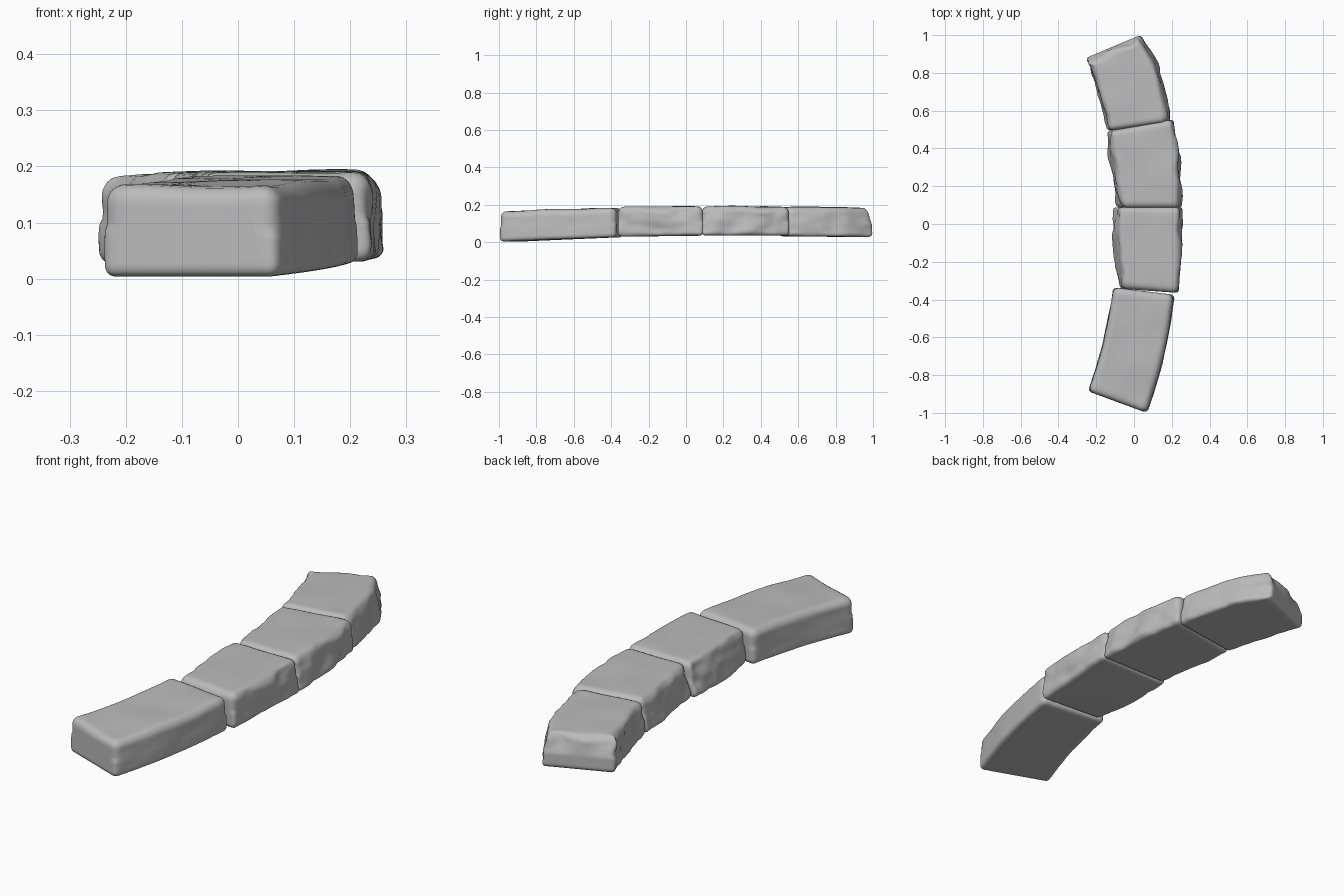
import bpy, bmesh, math
from mathutils import Vector, noise

cube = bpy.data.objects.get("Cube")
if cube:
    bpy.data.objects.remove(cube, do_unlink=True)

stone_grey = bpy.data.materials.new("stone_grey")
stone_grey.use_nodes = True
colour = (0.5, 0.5, 0.5, 1)
stone_grey.diffuse_color = colour
stone_grey.node_tree.nodes["Principled BSDF"].inputs["Base Color"].default_value = colour


def along(points, t):
    """Curve through three points, t from 0 to 1."""
    a, b, c = (Vector(p) for p in points)
    return a * (1 - t) * (1 - 2 * t) + b * 4 * t * (1 - t) + c * t * (2 * t - 1)


def blend(a, b, t):
    return a + (b - a) * t


def make_stone(name, left, right, floor, top, taper, rough, chip=0):
    """Rounded block swept between a left and a right edge curve.
    floor and top give heights at the front and back, taper leans the sides in."""
    bm = bmesh.new()
    bmesh.ops.create_cube(bm, size=2)
    bmesh.ops.subdivide_edges(bm, edges=bm.edges[:], cuts=25, use_grid_fill=True)
    width = (Vector(right[1]) - Vector(left[1])).length
    length = (Vector(right[2]) - Vector(right[0])).length
    half = Vector((width, length, top[0] - floor[0])) / 2
    for v in bm.verts:
        # pack rows toward the edges, then round the edges off
        p = Vector([math.sin(c * math.pi / 2) * h for c, h in zip(v.co, half)])
        r = 0.034 if p.z > 0 else 0.022
        core = Vector([max(r - h, min(h - r, c)) for c, h in zip(p, half)])
        if (p - core).length > 0:
            p = core + (p - core).normalized() * r
        u, t, w = ((c / h + 1) / 2 for c, h in zip(p, half))
        # bend into the arc
        a, b = along(left, t), along(right, t)
        side = (b - a).normalized()
        flat = a.lerp(b, u)
        flat += side * w * (taper[0] * (1 - u) ** 3 - taper[1] * u ** 3)
        z = blend(blend(floor[0], floor[1], t), blend(top[0], top[1], t), w)
        q = Vector((flat.x, flat.y, z))
        # worn, hewn surface: lumpy long sides, gentle top, flat underside
        lump = noise.noise(q * 9) + 0.5 * noise.noise(q * 21)
        edge = abs(2 * u - 1) ** 6
        q += Vector((side.x, side.y, 0)) * lump * rough * edge * (1 if u > 0.5 else -1)
        q.z += w * (noise.noise(q * 6) * 0.006 - rough * 0.5 * edge * abs(lump))
        # broken upper rim on the end block
        if chip and t > 0.85:
            q.y -= chip * (t - 0.85) / 0.15 * max(0, w - 0.45) * (1 + lump)
        v.co = q
    bmesh.ops.recalc_face_normals(bm, faces=bm.faces[:])
    for f in bm.faces:
        f.smooth = True
    mesh = bpy.data.meshes.new(name)
    bm.to_mesh(mesh)
    bm.free()
    mesh.materials.append(stone_grey)
    bpy.context.collection.objects.link(bpy.data.objects.new(name, mesh))


# Four kerb blocks laid end to end along a gentle arc
make_stone("front_stone",
           [(-0.245, -0.885), (-0.165, -0.62), (-0.112, -0.335)],
           [(0.068, -1.0), (0.16, -0.7), (0.215, -0.375)],
           (0.003, 0.027), (0.166, 0.184), (0.006, 0.006), 0.004)
make_stone("front_middle_stone",
           [(-0.078, -0.342), (-0.108, -0.1), (-0.108, 0.088)],
           [(0.235, -0.365), (0.25, -0.14), (0.252, 0.093)],
           (0.03, 0.035), (0.19, 0.192), (0.022, 0.004), 0.014)
make_stone("back_middle_stone",
           [(-0.085, 0.085), (-0.125, 0.3), (-0.15, 0.488)],
           [(0.25, 0.085), (0.242, 0.32), (0.205, 0.555)],
           (0.035, 0.035), (0.193, 0.19), (0.024, 0.004), 0.014)
make_stone("back_stone",
           [(-0.145, 0.492), (-0.188, 0.68), (-0.257, 0.878)],
           [(0.19, 0.54), (0.155, 0.77), (0.045, 1.005)],
           (0.032, 0.028), (0.191, 0.186), (0.008, 0.022), 0.012, 0.05)
